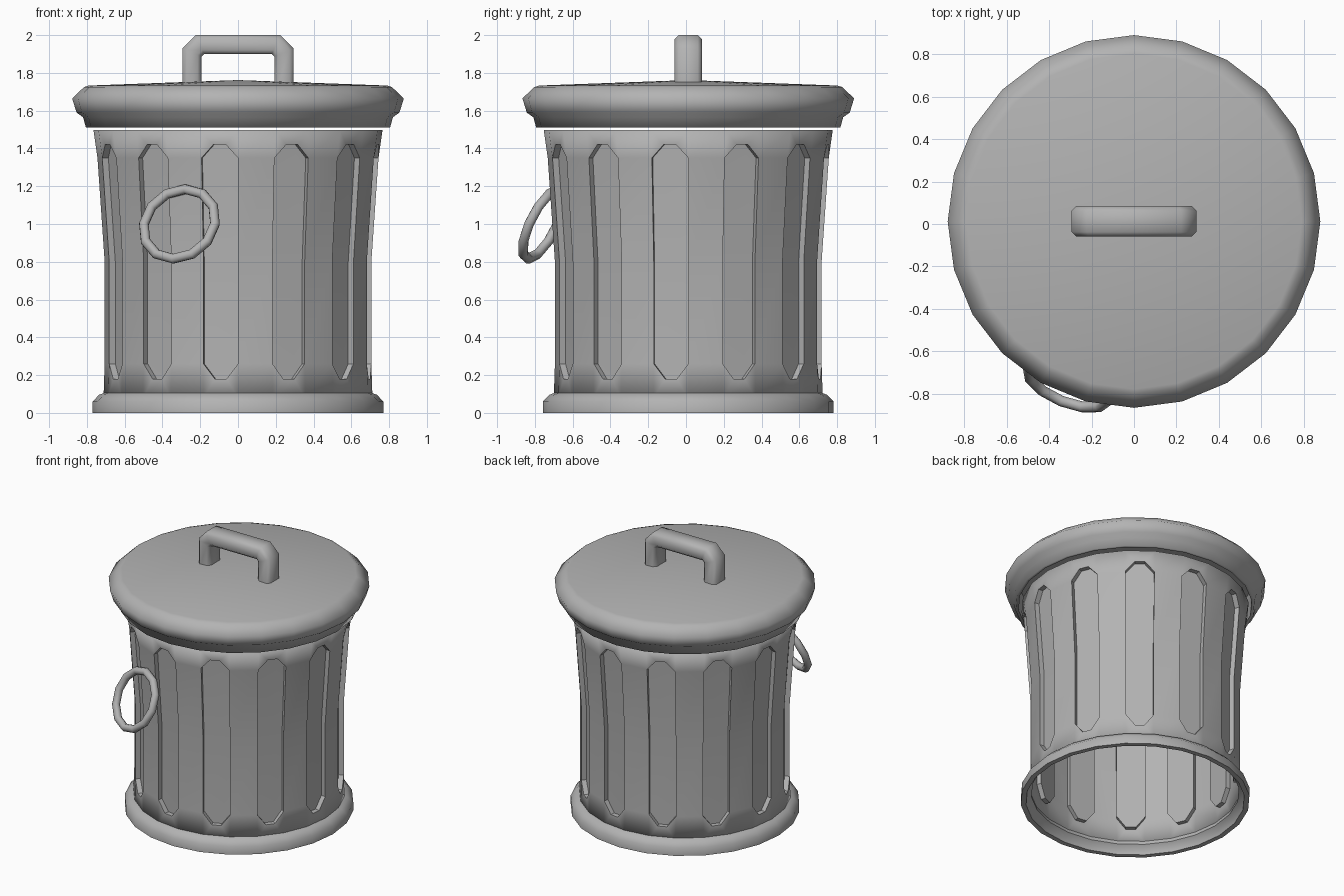
import bpy, bmesh, math
from mathutils import Matrix, Vector

cube = bpy.data.objects.get("Cube")
if cube:
    bpy.data.objects.remove(cube, do_unlink=True)

SIDES = 24
CENTRE_Y = 0.012

metal = bpy.data.materials.new("galvanised_grey")
metal.use_nodes = True
GREY = (0.45, 0.45, 0.45, 1)
metal.diffuse_color = GREY
metal.node_tree.nodes["Principled BSDF"].inputs["Base Color"].default_value = GREY


def finish(name, bm, angle):
    """Weld the mesh, make it an object and shade it smooth below the angle."""
    bmesh.ops.remove_doubles(bm, verts=bm.verts, dist=0.0005)
    mesh = bpy.data.meshes.new(name)
    bm.to_mesh(mesh)
    bm.free()
    mesh.materials.append(metal)
    obj = bpy.data.objects.new(name, mesh)
    obj.location.y = CENTRE_Y
    bpy.context.collection.objects.link(obj)
    bpy.ops.object.select_all(action='DESELECT')
    obj.select_set(True)
    bpy.context.view_layer.objects.active = obj
    bpy.ops.object.shade_smooth_by_angle(angle=math.radians(angle))
    return obj


def skin(bm, loops, closed):
    """Bridge successive closed loops of points with quads."""
    rows = [[bm.verts.new(p) for p in loop] for loop in loops]
    pairs = list(zip(rows, rows[1:])) + ([(rows[-1], rows[0])] if closed else [])
    for a, b in pairs:
        n = len(a)
        for i in range(n):
            j = (i + 1) % n
            bm.faces.new((a[i], a[j], b[j], b[i]))
    return rows


def lathe(name, profile, angle, closed=True):
    bm = bmesh.new()
    loops = [[(r * math.cos(math.tau * i / SIDES), r * math.sin(math.tau * i / SIDES), z)
              for i in range(SIDES)] for r, z in profile]
    skin(bm, loops, closed)
    bmesh.ops.remove_doubles(bm, verts=bm.verts, dist=0.0005)
    bmesh.ops.dissolve_degenerate(bm, edges=bm.edges, dist=0.0005)
    bmesh.ops.recalc_face_normals(bm, faces=bm.faces)
    return finish(name, bm, angle)


# Can wall: every other side carries a pressed-in panel with clipped corners
WALL = {0.08: 0.712, 0.18: 0.708, 0.26: 0.706, 0.8: 0.706,
        1.35: 0.744, 1.42: 0.754, 1.497: 0.765}
LEVELS = [0.08, 0.26, 0.8, 1.35, 1.497]
DEPTH = 0.035
OUTLINE = [(0.33, 0.18), (0.67, 0.18), (1, 0.26), (1, 0.8), (1, 1.35),
           (0.67, 1.42), (0.33, 1.42), (0, 1.35), (0, 0.8), (0, 0.26)]

bm = bmesh.new()
for k in range(SIDES):
    a0, a1 = math.tau * k / SIDES, math.tau * (k + 1) / SIDES
    mid = (a0 + a1) / 2
    inward = Vector((-math.cos(mid), -math.sin(mid), 0)) * DEPTH

    def point(t, z, sunk=False):
        r = WALL[z]
        p = Vector((r * math.cos(a0), r * math.sin(a0), z)).lerp(
            Vector((r * math.cos(a1), r * math.sin(a1), z)), t)
        return p + inward if sunk else p

    def face(points, sunk=False):
        bm.faces.new([bm.verts.new(point(t, z, sunk)) for t, z in points])

    if k % 2 == 0:                      # plain side
        for lo, hi in zip(LEVELS, LEVELS[1:]):
            face([(0, lo), (1, lo), (1, hi), (0, hi)])
        continue
    o = OUTLINE
    lo, hi = LEVELS[0], LEVELS[-1]
    # frame below and above the panel
    face([(0, lo), (1, lo), o[1], o[0]])
    face([(0, lo), o[0], o[9]])
    face([(1, lo), o[2], o[1]])
    face([o[6], o[5], (1, hi), (0, hi)])
    face([o[7], o[6], (0, hi)])
    face([o[5], o[4], (1, hi)])
    # sunken floor
    face([o[0], o[1], o[2], o[3], o[8], o[9]], True)
    face([o[8], o[3], o[4], o[5], o[6], o[7]], True)
    # panel side walls
    for p, q in zip(o, o[1:] + o[:1]):
        bm.faces.new([bm.verts.new(v) for v in
                      (point(*p), point(*q), point(*q, True), point(*p, True))])
bmesh.ops.remove_doubles(bm, verts=bm.verts, dist=0.0005)
wall = finish("can_wall", bm, 35)
thickness = wall.modifiers.new("sheet_thickness", 'SOLIDIFY')
thickness.thickness = 0.008
thickness.offset = -1

# Foot ring round the open bottom
lathe("base_rim", [(0.708, 0.106), (0.735, 0.096), (0.77, 0.06), (0.77, 0.0),
                   (0.735, 0.0), (0.728, 0.03), (0.698, 0.06)], 50)

# Lid: shallow cone, rounded brim and short skirt, hollow underneath
lathe("lid", [(0, 1.762), (0.79, 1.733), (0.815, 1.725), (0.878, 1.665), (0.855, 1.59),
              (0.82, 1.565), (0.805, 1.51), (0.785, 1.51), (0.78, 1.69),
              (0, 1.72)], 75)

# Lid handle: bevelled bar swept along a path with clipped corners
X, TOP, CUT = 0.243, 1.95, 0.042
MITRE = 1 / math.cos(math.pi / 8)
half = [(X, 1.735, 0, 1), (X, TOP - CUT, math.pi / 8, MITRE),
        (X - CUT, TOP, 3 * math.pi / 8, MITRE)]
path = [(x, z, m * math.cos(a), m * math.sin(a)) for x, z, a, m in half]
path += [(-x, z, -mx, mz) for x, z, mx, mz in reversed(path)]
HW, HT, B = 0.072, 0.051, 0.022
section = [(-HW, -HT + B), (-HW, HT - B), (-HW + B, HT), (HW - B, HT),
           (HW, HT - B), (HW, -HT + B), (HW - B, -HT), (-HW + B, -HT)]
bm = bmesh.new()
rows = skin(bm, [[(x + mx * d, y, z + mz * d) for y, d in section]
                 for x, z, mx, mz in path], False)
bm.faces.new(rows[0])
bm.faces.new(rows[-1])
bmesh.ops.recalc_face_normals(bm, faces=bm.faces)
finish("lid_handle", bm, 50)

# Pull ring leaning against the front of the wall
MAJOR, MINOR = 0.203, 0.027
bm = bmesh.new()
loops = []
for i in range(12):
    a = math.tau * i / 12
    loops.append([((MAJOR + MINOR * math.cos(b)) * math.cos(a),
                   MINOR * math.sin(b),
                   (MAJOR + MINOR * math.cos(b)) * math.sin(a))
                  for b in (math.tau * j / 8 for j in range(8))])
skin(bm, loops, True)
bmesh.ops.recalc_face_normals(bm, faces=bm.faces)
place = (Matrix.Translation((-0.31, -0.767, 1.0))
         @ Matrix.Rotation(math.radians(-22), 4, 'Z')
         @ Matrix.Rotation(math.radians(-25), 4, 'X'))
bmesh.ops.transform(bm, matrix=place, verts=bm.verts)
finish("pull_ring", bm, 60)
